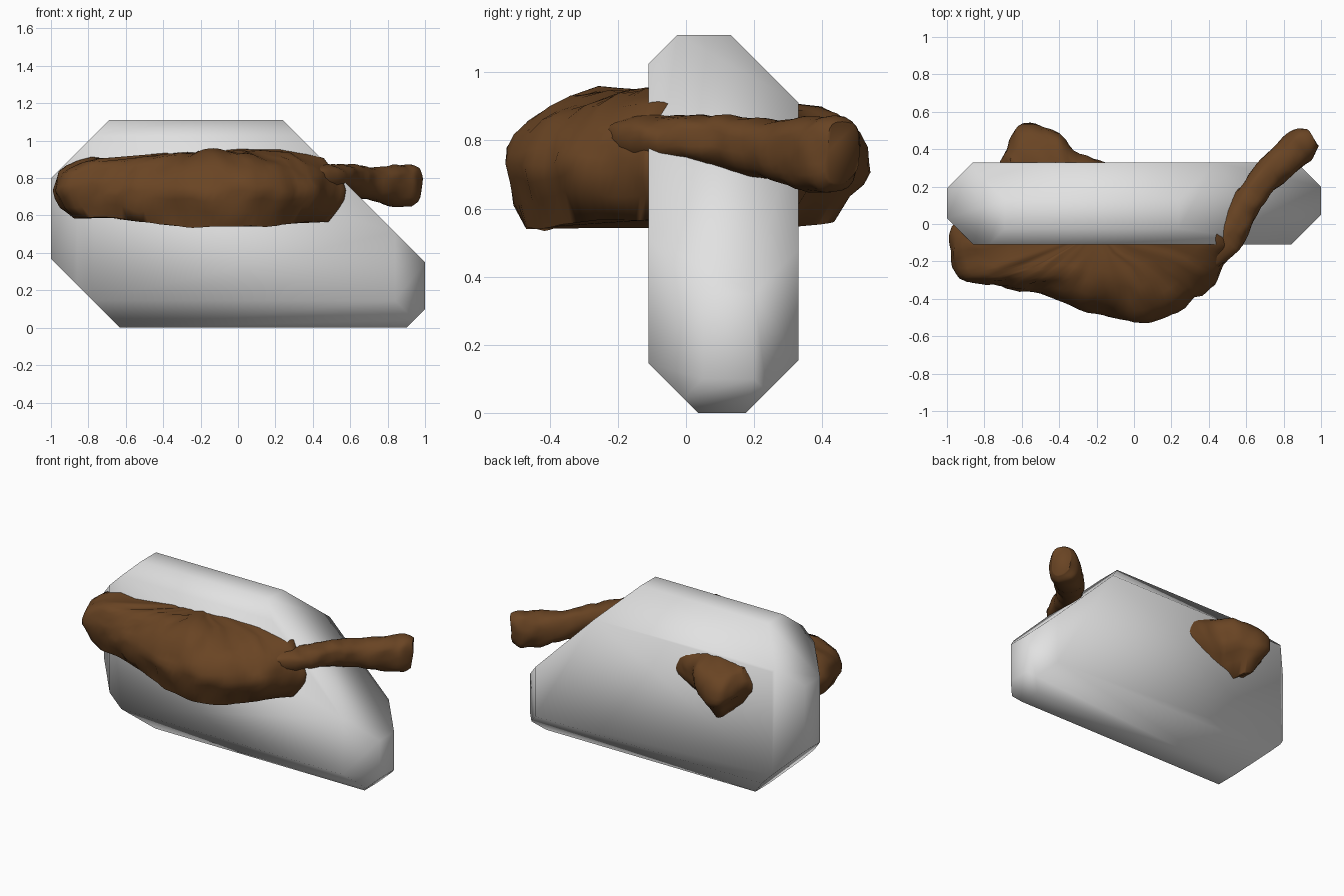
import bpy, bmesh, math
from mathutils import Vector, noise

if "Cube" in bpy.data.objects:
    bpy.data.objects.remove(bpy.data.objects["Cube"])


def material(name, rgb):
    m = bpy.data.materials.new(name)
    m.diffuse_color = (*rgb, 1)
    m.use_nodes = True
    m.node_tree.nodes["Principled BSDF"].inputs["Base Color"].default_value = m.diffuse_color
    return m


GREY = material("light_grey", (0.76, 0.76, 0.76))
BROWN = material("bark_brown", (0.142, 0.058, 0.017))


def finish(name, bm, mat, angle):
    bmesh.ops.recalc_face_normals(bm, faces=bm.faces)
    me = bpy.data.meshes.new(name)
    bm.to_mesh(me)
    bm.free()
    ob = bpy.data.objects.new(name, me)
    bpy.context.collection.objects.link(ob)
    me.materials.append(mat)
    bpy.ops.object.select_all(action='DESELECT')
    ob.select_set(True)
    bpy.context.view_layer.objects.active = ob
    bpy.ops.object.shade_smooth_by_angle(angle=math.radians(angle))
    return ob


def rough(co, amount):
    co = Vector(co)
    return co + noise.noise_vector(co * 6) * amount + noise.noise_vector(co * 14) * amount * 0.6


def clamp(t):
    return min(1, max(0, t))


def spline(pts, steps, closed):
    """Catmull-Rom points through tuples of any length."""
    n, out = len(pts), []
    pick = (lambda i: pts[i % n]) if closed else (lambda i: pts[max(0, min(n - 1, i))])
    for i in range(n if closed else n - 1):
        a, b, c, d = (pick(i + k) for k in (-1, 0, 1, 2))
        for s in range(steps):
            t = s / steps
            out.append([0.5 * (2 * q + (r - p) * t + (2 * p - 5 * q + 4 * r - u) * t * t
                               + (3 * q - p - 3 * r + u) * t ** 3) for p, q, r, u in zip(a, b, c, d)])
    if not closed:
        out.append(list(pts[-1]))
    return out


def skin(bm, rings):
    for a, b in zip(rings, rings[1:]):
        n = len(a)
        for i in range(n):
            bm.faces.new((a[i], a[(i + 1) % n], b[(i + 1) % n], b[i]))


# Grey block: a box whose edges are all cut at 45 degrees
bm = bmesh.new()
for x in (-1, 1):
    for y in (-0.11, 0.33):
        for z in (0, 1.11):
            bm.verts.new((x, y, z))
bmesh.ops.convex_hull(bm, input=bm.verts)
cuts = [((-0.63, 0, 0), (-1, 0, -1)), ((0.9, 0, 0), (1, 0, -1)),
        ((0.24, 0, 1.11), (1, 0, 1)), ((-0.69, 0, 1.11), (-1, 0, 1)),
        ((0, 0.035, 0), (0, -1, -1)), ((0, 0.175, 0), (0, 1, -1)),
        ((0, 0.13, 1.11), (0, 1, 1)), ((0, -0.025, 1.11), (0, -1, 1)),
        ((-0.86, 0.33, 0), (-1, 1, 0)), ((-0.86, -0.11, 0), (-1, -1, 0)),
        ((0.84, -0.11, 0), (1, -1, 0)), ((0.87, 0.33, 0), (1, 1, 0))]
for co, no in cuts:
    bmesh.ops.bisect_plane(bm, geom=bm.verts[:] + bm.edges[:] + bm.faces[:], plane_co=co,
                           plane_no=Vector(no).normalized(), clear_outer=True)
    pts = [v.co.copy() for v in bm.verts]
    bm.clear()
    for p in pts:
        bm.verts.new(p)
    bmesh.ops.remove_doubles(bm, verts=bm.verts, dist=0.002)
    bmesh.ops.convex_hull(bm, input=bm.verts)
bmesh.ops.dissolve_limit(bm, angle_limit=0.02, verts=bm.verts, edges=bm.edges)
finish("grey_block", bm, GREY, 180)

# Trunk: a top-view outline stacked in layers, domed above and cut flat below
outline = [(-0.97, -0.02), (-0.97, -0.16), (-0.9, -0.3), (-0.68, -0.335), (-0.48, -0.38),
           (-0.25, -0.46), (0, -0.53), (0.2, -0.48), (0.38, -0.36), (0.5, -0.2), (0.58, -0.1),
           (0.47, 0.02), (0.2, 0.16), (-0.1, 0.33), (-0.3, 0.4), (-0.45, 0.53), (-0.64, 0.53),
           (-0.72, 0.42), (-0.76, 0.31), (-0.8, 0.16), (-0.88, 0.06)]
layers = [(0.88, 0), (0.95, 0.2), (0.985, 0.35), (1, 0.46), (0.975, 0.55), (0.93, 0.65), (0.86, 0.76),
          (0.76, 0.86), (0.63, 0.94), (0.45, 0.98), (0.25, 1)]
CX, CY = -0.2, -0.04


def trunk_point(x, y, s, h):
    left, back = clamp((-x - 0.3) / 0.5), clamp((y - 0.2) / 0.2)
    right = clamp((x - 0.2) / 0.3)
    k = s
    if h > 0.46:                            # steeper upper flanks at both ends
        k = s ** (1 - 0.65 * max(left, back) - 0.3 * right)
    px, py = CX + (x - CX) * k, CY + (y - CY) * k
    low = 0.54 + 0.05 * left + 0.03 * right
    high = 0.95 - 0.05 * left * (1 - back) - 0.05 * back
    if h < 0.7:                             # rear stub tapers downward to a ridge
        f = 1 - back * 0.75 * (0.7 - h) / 0.7
        px = -0.55 + (px + 0.55) * f if back else px
        py -= back * 0.04 * (0.7 - h) / 0.7
    return Vector((px, py, low + (high - low) * h))


bm = bmesh.new()
ring_pts = spline(outline, 6, True)
rings = [[bm.verts.new(rough(trunk_point(x, y, s, h), 0.024 if h else 0.01)) for x, y in ring_pts]
         for s, h in layers]
skin(bm, rings)
bm.faces.new(rings[0])
tip = bm.verts.new((CX, CY, 0.95))
for i, v in enumerate(rings[-1]):
    bm.faces.new((v, rings[-1][(i + 1) % len(ring_pts)], tip))
finish("trunk", bm, BROWN, 60)

# Branch: a bent tube; each row is x, y, z, half width, half height
path = [(0.3, -0.13, 0.8, 0.1, 0.08), (0.45, -0.11, 0.8, 0.1, 0.07), (0.54, -0.01, 0.81, 0.085, 0.065),
        (0.61, 0.13, 0.79, 0.085, 0.075), (0.72, 0.26, 0.77, 0.09, 0.09), (0.84, 0.37, 0.76, 0.09, 0.105),
        (0.91, 0.43, 0.76, 0.088, 0.11), (0.95, 0.46, 0.76, 0.06, 0.085)]
bm = bmesh.new()
rows, rings, N = spline(path, 5, False), [], 24
for i, (x, y, z, w, h) in enumerate(rows):
    a, b = rows[max(0, i - 1)], rows[min(len(rows) - 1, i + 1)]
    side = Vector((b[1] - a[1], a[0] - b[0], 0)).normalized()
    ring = []
    for j in range(N):
        t = 2 * math.pi * j / N
        c, s = math.cos(t), math.sin(t)
        p = Vector((x, y, z)) + side * w * math.copysign(abs(c) ** 0.8, c)
        p.z += h * math.copysign(abs(s) ** 0.8, s)
        ring.append(bm.verts.new(rough(p, 0.02)))
    rings.append(ring)
skin(bm, rings)
bm.faces.new(rings[0])
bm.faces.new(rings[-1])
finish("branch", bm, BROWN, 60)
